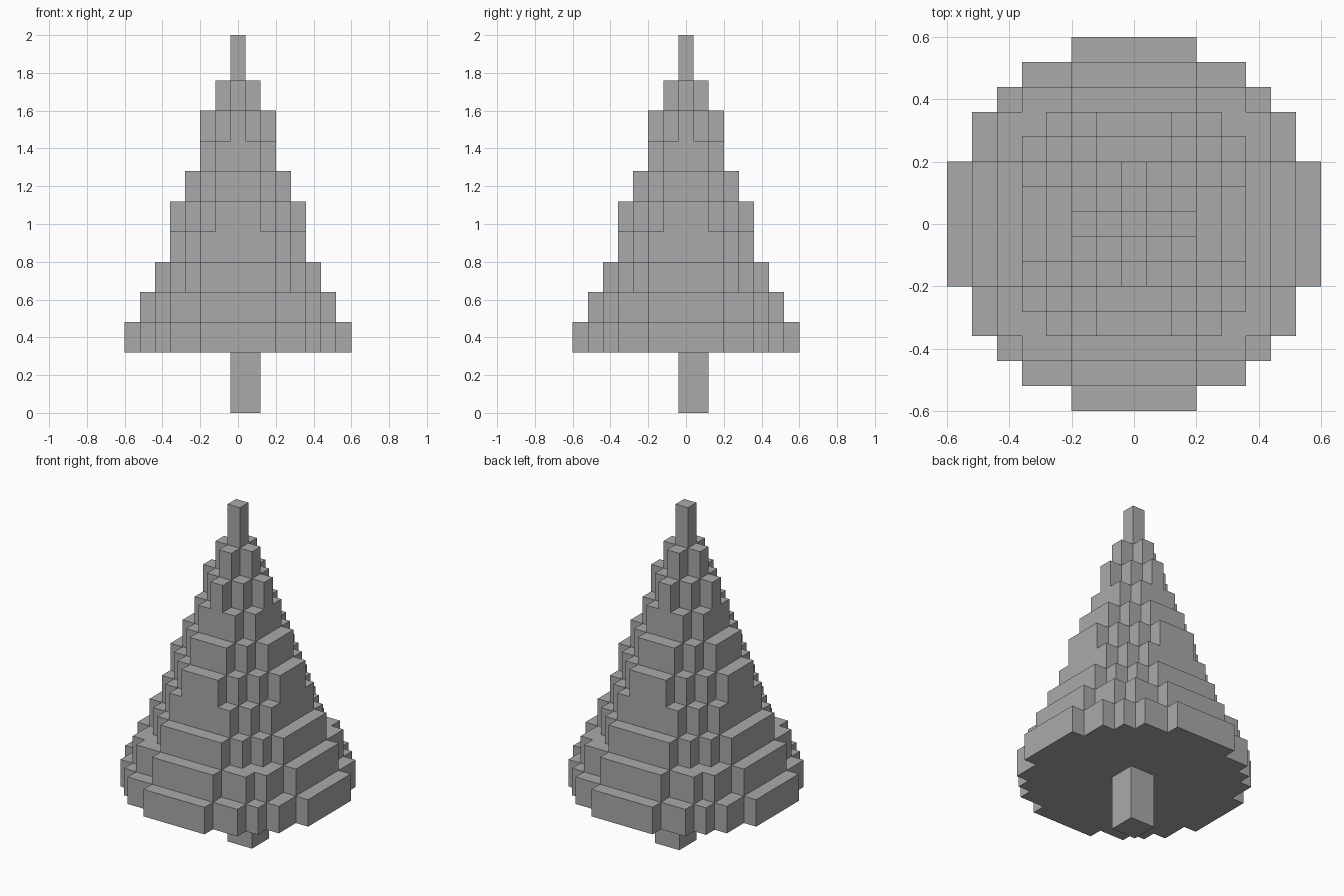
import bpy, bmesh, math
from mathutils import Vector, Matrix

cube = bpy.data.objects.get("Cube")
if cube:
    bpy.data.objects.remove(cube, do_unlink=True)

CELL = 0.08       # width of one block
BASE = 0.32       # underside of the foliage
STEP = 0.16       # height of one tier
TOP = 2.0

# Squared tier radii in blocks, from the lowest tier to the tip
RADII_SQ = [54, 42, 30, 20, 17, 11, 6, 4, 1, 0]

grey = bpy.data.materials.new("plain_grey")
grey.use_nodes = True
colour = (0.4, 0.4, 0.4, 1)
grey.diffuse_color = colour
grey.node_tree.nodes["Principled BSDF"].inputs["Base Color"].default_value = colour


def finish(name, bm):
    """Clean up a mesh and place it in the scene."""
    bmesh.ops.remove_doubles(bm, verts=bm.verts, dist=0.001)
    bmesh.ops.recalc_face_normals(bm, faces=bm.faces)
    mesh = bpy.data.meshes.new(name)
    bm.to_mesh(mesh)
    bm.free()
    mesh.materials.append(grey)
    obj = bpy.data.objects.new(name, mesh)
    bpy.context.collection.objects.link(obj)
    return obj


def disc(radius_sq):
    """Block cells that lie inside a circle."""
    n = math.isqrt(radius_sq)
    span = range(-n, n + 1)
    return {(i, j) for i in span for j in span if i * i + j * j <= radius_sq}


def cap(bm, cell, z):
    """Horizontal face of one block."""
    x, y = cell[0] * CELL, cell[1] * CELL
    h = CELL / 2
    corners = [(-h, -h), (h, -h), (h, h), (-h, h)]
    bm.faces.new([bm.verts.new((x + a, y + b, z)) for a, b in corners])


def wall(bm, cell, side, low, high):
    """Vertical face of one block, on the given side."""
    middle = Vector((cell[0] + side[0] / 2, cell[1] + side[1] / 2, 0)) * CELL
    along = Vector((-side[1], side[0], 0)) * CELL / 2
    corners = [(-along, low), (along, low), (along, high), (-along, high)]
    bm.faces.new([bm.verts.new(middle + a + Vector((0, 0, z))) for a, z in corners])


# Foliage: stepped round tiers joined into one closed shell
bm = bmesh.new()
tiers = [disc(r) for r in RADII_SQ] + [set()]
for cell in sorted(tiers[0]):
    cap(bm, cell, BASE)
for k, tier in enumerate(tiers[:-1]):
    low = BASE + k * STEP
    high = TOP if not tiers[k + 1] else low + STEP
    for cell in sorted(tier):
        if cell not in tiers[k + 1]:
            cap(bm, cell, high)
        for side in [(1, 0), (-1, 0), (0, 1), (0, -1)]:
            if (cell[0] + side[0], cell[1] + side[1]) not in tier:
                wall(bm, cell, side, low, high)
finish("foliage", bm)

# Trunk: a square post, two blocks wide and half a block off centre
bm = bmesh.new()
offset = Matrix.Translation((CELL / 2, CELL / 2, BASE / 2))
bmesh.ops.create_cube(bm, size=1, matrix=offset @ Matrix.Diagonal((2 * CELL, 2 * CELL, BASE, 1)))
finish("trunk", bm)
